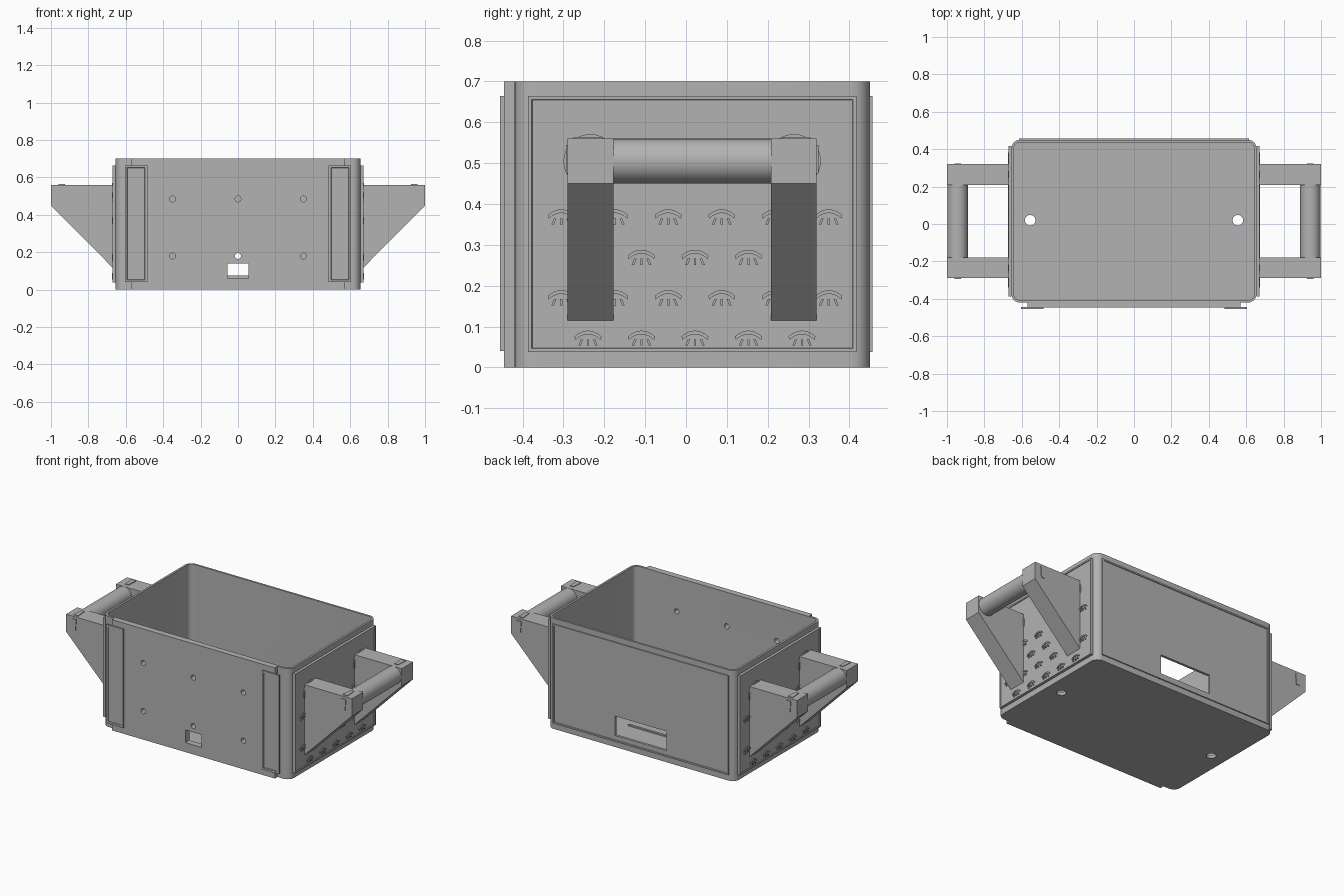
import bpy, bmesh, math
from mathutils import Vector

cube = bpy.data.objects.get("Cube")
if cube:
    bpy.data.objects.remove(cube)

grey = bpy.data.materials.new("matte grey")
grey.use_nodes = True
GREY = (0.45, 0.45, 0.45, 1)
grey.diffuse_color = GREY
grey.node_tree.nodes["Principled BSDF"].inputs["Base Color"].default_value = GREY


def to_object(name, bm):
    bmesh.ops.recalc_face_normals(bm, faces=bm.faces)
    mesh = bpy.data.meshes.new(name)
    bm.to_mesh(mesh)
    bm.free()
    mesh.materials.append(grey)
    ob = bpy.data.objects.new(name, mesh)
    bpy.context.collection.objects.link(ob)
    return ob


def add_prism(bm, pts, axis, lo, hi):
    """Extrude a 2D outline along the given axis."""
    def place(p, d):
        c = list(p)
        c.insert("xyz".index(axis), d)
        return bm.verts.new(c)
    a, b = [place(p, lo) for p in pts], [place(p, hi) for p in pts]
    n = len(pts)
    bm.faces.new(a)
    bm.faces.new(b[::-1])
    for i in range(n):
        j = (i + 1) % n
        bm.faces.new((a[j], a[i], b[i], b[j]))


def prism(name, pts, axis, lo, hi):
    bm = bmesh.new()
    add_prism(bm, pts, axis, min(lo, hi), max(lo, hi))
    return to_object(name, bm)


def rect(u0, u1, v0, v1):
    return [(u0, v0), (u1, v0), (u1, v1), (u0, v1)]


def circle(u, v, r, n=24):
    return [(u + r * math.cos(2 * math.pi * i / n),
             v + r * math.sin(2 * math.pi * i / n)) for i in range(n)]


def rounded(u0, u1, v0, v1, r, n=6):
    pts = []
    corners = [(u1 - r, v1 - r), (u0 + r, v1 - r), (u0 + r, v0 + r), (u1 - r, v0 + r)]
    for k, (cu, cv) in enumerate(corners):
        for i in range(n + 1):
            a = math.pi / 2 * (k + i / n)
            pts.append((cu + r * math.cos(a), cv + r * math.sin(a)))
    return pts


def cut(ob, cutters):
    """Subtract helper solids, then remove them."""
    bpy.ops.object.select_all(action="DESELECT")
    bpy.context.view_layer.objects.active = ob
    ob.select_set(True)
    for c in cutters:
        c.hide_render = True
        mod = ob.modifiers.new("cut", "BOOLEAN")
        mod.operation, mod.solver, mod.object = "DIFFERENCE", "EXACT", c
        bpy.ops.object.modifier_apply(modifier=mod.name)
        bpy.data.objects.remove(c)


def smooth(ob):
    bpy.ops.object.select_all(action="DESELECT")
    bpy.context.view_layer.objects.active = ob
    ob.select_set(True)
    bpy.ops.object.shade_smooth_by_angle(angle=math.radians(35))


def framed_panel(name, pts, axis, lo, hi, rim):
    """Thin plate whose outer face is recessed inside a raised rim."""
    ob = prism(name, pts, axis, lo, hi)
    bm = bmesh.new()
    bm.from_mesh(ob.data)
    out = Vector([float(c == axis) for c in "xyz"]) * (1 if hi > lo else -1)
    face = max(bm.faces, key=lambda f: f.normal.dot(out))
    bmesh.ops.inset_region(bm, faces=[face], thickness=rim)
    bmesh.ops.inset_region(bm, faces=[face], thickness=0.002, depth=-0.004)
    bm.to_mesh(ob.data)
    bm.free()
    return ob


# Cutters for the front and back openings
def front_cutters():
    cs = [prism("cutter", circle(x, z, 0.016), "y", -0.6, -0.3)
          for x in (-0.35, 0, 0.35) for z in (0.18, 0.485)]
    return cs + [prism("cutter", rect(-0.056, 0.056, 0.06, 0.14), "y", -0.6, -0.3)]


def back_cutter():
    return prism("cutter", rect(-0.18, 0.18, 0.075, 0.197), "y", 0.3, 0.6)


# Open bin with rounded corners
W = 0.655
bin_body = prism("bin_body", rounded(-W, W, -0.42, 0.45, 0.045), "z", 0, 0.7)
cut(bin_body, [prism("cutter", rounded(-W + 0.013, W - 0.013, -0.407, 0.437, 0.032),
                     "z", 0.02, 0.9)]
    + [prism("cutter", circle(s * 0.555, 0.02, 0.028), "z", -0.1, 0.1) for s in (-1, 1)]
    + front_cutters() + [back_cutter()])
smooth(bin_body)

# Ribs on the bin floor
for y in (-0.158, 0.2):
    prism("floor_rib", rect(-0.26, 0.26, y - 0.007, y + 0.007), "z", 0.018, 0.028)

# Front plate with bolt holes and window
front_plate = prism("front_plate", rect(-0.57, 0.57, 0, 0.7), "y", -0.42, -0.446)
cut(front_plate, front_cutters())

# Back panel
back_panel = framed_panel("back_panel", rect(-0.615, 0.615, 0.037, 0.665),
                          "y", 0.449, 0.457, 0.013)
cut(back_panel, [back_cutter()])


def add_vent(bm, y, z, x0, x1):
    """Curved slat over three short dashes."""
    steps = [i / 4 - 1 for i in range(9)]
    top = [(y + 0.033 * t, z + 0.011 - 0.014 * t * t) for t in steps]
    low = [(y + 0.031 * t, z + 0.002 - 0.014 * t * t) for t in reversed(steps)]
    add_prism(bm, top + low, "x", x0, x1)
    for k in (-1, 0, 1):
        a, b = y + 0.015 * k, y + 0.021 * k
        dash = [(b - 0.003, z - 0.026), (b + 0.003, z - 0.026),
                (a + 0.003, z - 0.011), (a - 0.003, z - 0.011)]
        add_prism(bm, dash, "x", x0, x1)


arm_profile = [(0.66, 0.56), (1.0, 0.56), (1.0, 0.45), (0.66, 0.107)]
ARMS = ((-0.29, -0.178), (0.208, 0.32))

for s, side in ((1, "left"), (-1, "right")):
    # Framed strip on the front
    u = sorted((s * 0.485, s * 0.605))
    framed_panel(side + "_front_strip", rect(*u, 0.04, 0.665), "y", -0.445, -0.455, 0.018)

    # Side panel with raised vents
    framed_panel(side + "_side_panel", rect(-0.387, 0.418, 0.037, 0.665),
                 "x", s * 0.654, s * 0.672, 0.013)
    bm = bmesh.new()
    for row in range(4):
        count = 5 if row % 2 == 0 else 6
        for i in range(count):
            add_vent(bm, 0.022 + 0.131 * (i - (count - 1) / 2), 0.079 + 0.099 * row,
                     s * 0.667, s * 0.674)
    to_object(side + "_vents", bm)

    # Triangular handle arms with round pads and tapered clips
    for k, (y0, y1) in enumerate(ARMS):
        tag = side + ("_front" if k == 0 else "_back")
        mid = (y0 + y1) / 2
        prism(tag + "_arm", [(s * x, z) for x, z in arm_profile], "y", y0, y1)
        prism(tag + "_pad", circle(mid, 0.505, 0.066, 32), "x", s * 0.66, s * 0.673)
        x = s * 0.943
        clip = [(x - 0.017, 0.545), (x + 0.017, 0.545), (x + 0.011, 0.475), (x - 0.011, 0.475)]
        edge, out = (y0, -1) if k == 0 else (y1, 1)
        prism(tag + "_arm_side_clip", clip, "y", edge, edge + out * 0.004)
        top = [(px, edge - out * (0.56 - pz)) for px, pz in clip]
        prism(tag + "_arm_top_clip", top, "z", 0.56, 0.564)

    # Round grip between the arms
    smooth(prism(side + "_grip", circle(s * 0.943, 0.505, 0.055, 32), "y",
                 ARMS[0][1] - 0.01, ARMS[1][0] + 0.01))
